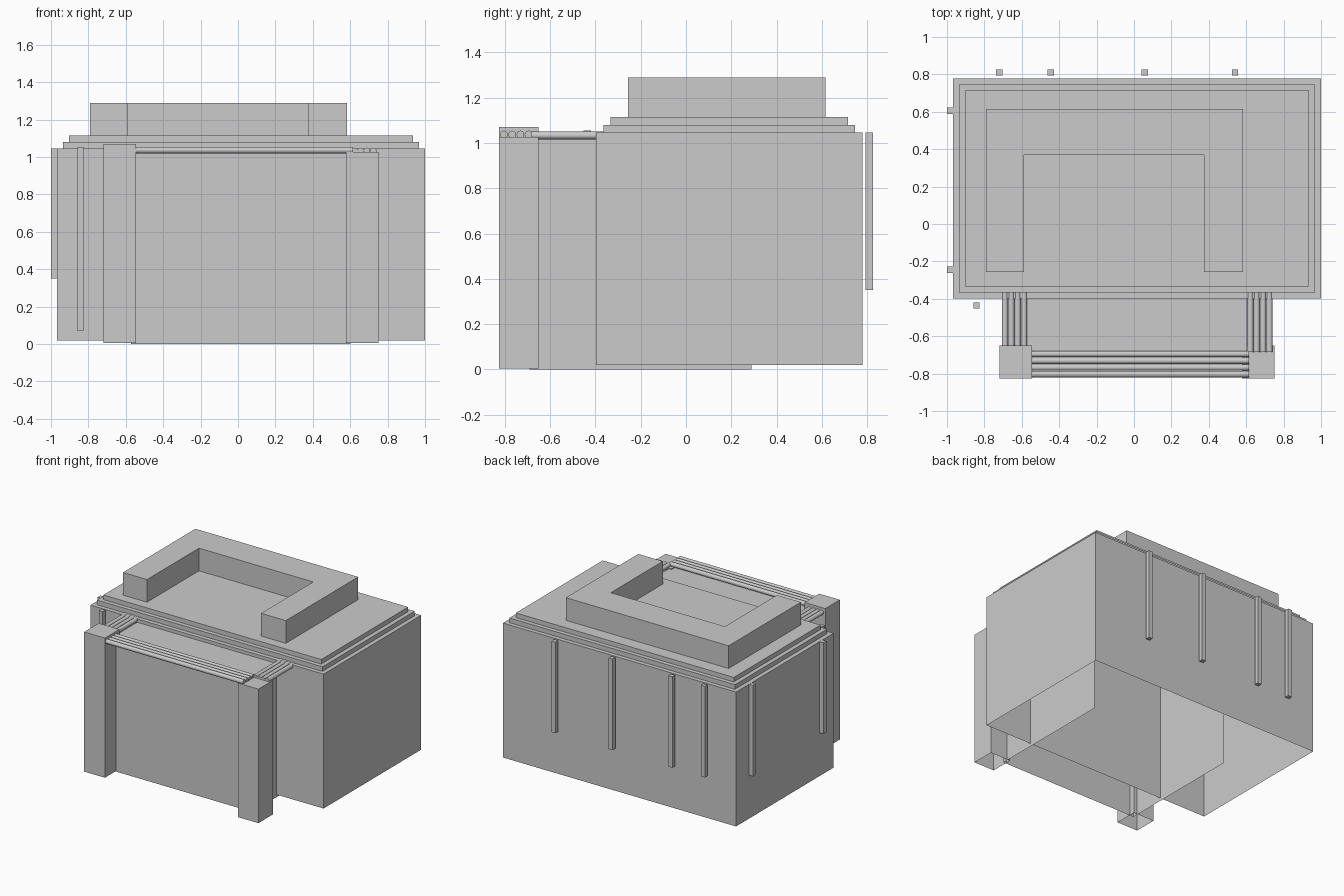
import bpy, bmesh
from mathutils import Vector
from math import pi

if "Cube" in bpy.data.objects:
    bpy.data.objects.remove(bpy.data.objects["Cube"])


def make_object(name, bm):
    mesh = bpy.data.meshes.new(name)
    bm.to_mesh(mesh)
    bm.free()
    ob = bpy.data.objects.new(name, mesh)
    bpy.context.collection.objects.link(ob)
    return ob


def prism(name, outline, z0, z1, bottom=False, open_edges=()):
    """Extrude a plan outline upward; the underside may stay open."""
    bm = bmesh.new()
    low = [bm.verts.new((x, y, z0)) for x, y in outline]
    high = [bm.verts.new((x, y, z1)) for x, y in outline]
    n = len(outline)
    for i in range(n):
        if i not in open_edges:
            j = (i + 1) % n
            bm.faces.new((low[i], low[j], high[j], high[i]))
    bm.faces.new(high)
    if bottom:
        bm.faces.new(low[::-1])
    return make_object(name, bm)


def block(name, x0, x1, y0, y1, z0, z1, **kw):
    return prism(name, [(x0, y0), (x1, y0), (x1, y1), (x0, y1)], z0, z1, **kw)


def tile_row(name, start, end, step, count=4, radius=0.017):
    """Parallel round tiles from start to end, repeated by step."""
    bm = bmesh.new()
    start, end, step = Vector(start), Vector(end), Vector(step)
    axis = end - start
    rot = axis.to_track_quat('Z', 'Y').to_matrix().to_4x4()
    for i in range(count):
        m = rot.copy()
        m.translation = (start + end) / 2 + step * i
        bmesh.ops.create_cone(bm, cap_ends=True, segments=16, radius1=radius,
                              radius2=radius, depth=axis.length, matrix=m)
    ob = make_object(name, bm)
    bpy.context.view_layer.objects.active = ob
    ob.select_set(True)
    bpy.ops.object.shade_smooth_by_angle(angle=pi / 4)
    ob.select_set(False)


# main hall, open underneath
block("main_walls", -0.967, 1.0, -0.397, 0.778, 0.02, 1.045)

# stepped roof
for i in (1, 2):
    d = 0.032 * i
    block(f"roof_step_{i}", -0.967 + d, 1.0 - d, -0.397 + d, 0.778 - d,
          1.01 + 0.035 * i, 1.045 + 0.035 * i)

# U-shaped roof parapet
prism("roof_parapet", [(-0.79, -0.257), (-0.588, -0.257), (-0.588, 0.37), (0.375, 0.37),
                       (0.375, -0.257), (0.583, -0.257), (0.583, 0.615), (-0.79, 0.615)],
      1.115, 1.288)

# projecting porch, open at the back inside the hall
block("porch_walls", -0.573, 0.602, -0.69, 0.29, 0.0, 1.02, open_edges=(2,))

# corner pillars
block("left_pillar", -0.72, -0.545, -0.825, -0.65, 0.005, 1.07)
block("right_pillar", 0.577, 0.75, -0.825, -0.65, 0.005, 1.027)

# rows of round tiles around the porch edge
tile_row("front_tiles", (-0.55, -0.803, 1.037), (0.615, -0.803, 1.037), (0, 0.036, 0))
tile_row("left_tiles", (-0.69, -0.65, 1.033), (-0.69, -0.365, 1.033), (0.034, 0, 0))
tile_row("right_tiles", (0.622, -0.685, 1.033), (0.622, -0.365, 1.033), (0.034, 0, 0))

# drain pipes: back, left side, front
for i, x in enumerate((-0.72, -0.445, 0.058, 0.54)):
    block(f"back_pipe_{i + 1}", x - 0.017, x + 0.017, 0.793, 0.825, 0.35, 1.045, bottom=True)
for i, y in enumerate((0.605, -0.245)):
    block(f"side_pipe_{i + 1}", -1.0, -0.968, y - 0.017, y + 0.017, 0.35, 1.045, bottom=True)
block("front_pipe", -0.857, -0.825, -0.453, -0.42, 0.07, 1.055, bottom=True)
